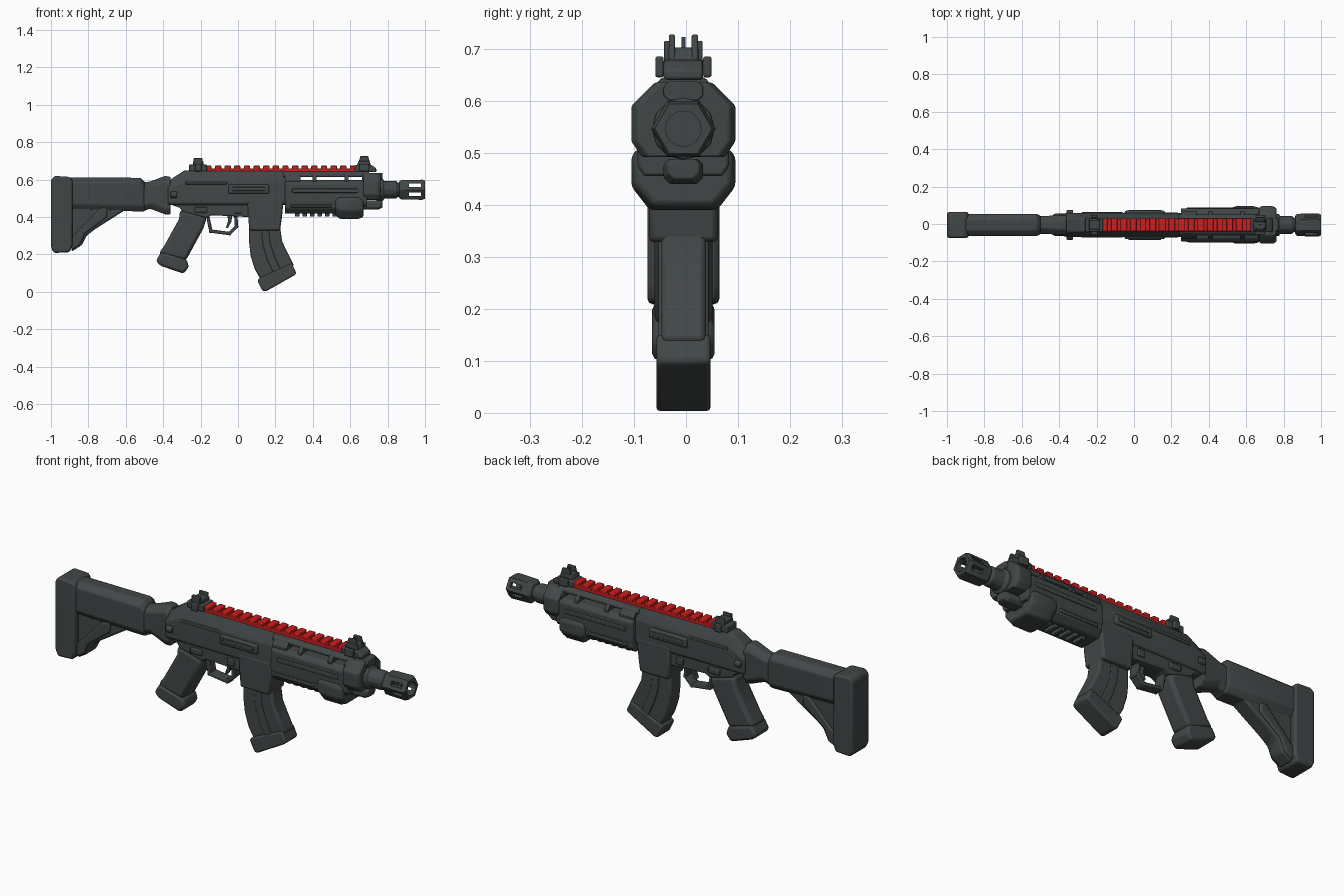
import bpy, bmesh, math
from mathutils import Vector

Y0 = -0.005          # centre plane of the model


def material(name, rgb):
    m = bpy.data.materials.new(name)
    m.diffuse_color = (*rgb, 1)
    return m


GREY = material("dark_grey", (0.053, 0.062, 0.062))
RED = material("rail_red", (0.60, 0.013, 0.013))


def finish(name, bm, bevel=0.0, mat=GREY, seg=2):
    bmesh.ops.recalc_face_normals(bm, faces=bm.faces)
    me = bpy.data.meshes.new(name)
    bm.to_mesh(me)
    bm.free()
    ob = bpy.data.objects.new(name, me)
    bpy.context.collection.objects.link(ob)
    me.materials.append(mat)
    if bevel:
        b = ob.modifiers.new("bevel", "BEVEL")
        b.width, b.segments, b.limit_method = bevel, seg, 'ANGLE'
        b.angle_limit = math.radians(25)
    return ob


def bridge(rings):
    bm = bmesh.new()
    vs = [[bm.verts.new(p) for p in r] for r in rings]
    n = len(vs[0])
    for a, b in zip(vs, vs[1:]):
        for i in range(n):
            bm.faces.new((a[i], a[(i + 1) % n], b[(i + 1) % n], b[i]))
    bm.faces.new(vs[0])
    bm.faces.new(vs[-1][::-1])
    return bm


def prism(name, pts, half, bevel=0.006, mat=GREY, y=0.0):
    """Side profile in x, z pushed out to both sides."""
    rings = [[(px, Y0 + y + s * half, pz) for px, pz in pts] for s in (-1, 1)]
    return finish(name, bridge(rings), bevel, mat)


def box(name, x0, x1, z0, z1, half, bevel=0.004, mat=GREY, y=0.0):
    return prism(name, [(x0, z0), (x1, z0), (x1, z1), (x0, z1)], half, bevel, mat, y)


def loft(name, sections, bevel=0.006):
    """Octagon sections: x, half width, z0, z1, top chamfer y, z, bottom chamfer y, z."""
    rings = []
    for x, w, z0, z1, ty, tz, by, bz in sections:
        half = [(w - by, z0), (w, z0 + bz), (w, z1 - tz), (w - ty, z1)]
        ring = half + [(-a, b) for a, b in half[::-1]]
        rings.append([(x, Y0 + a, b) for a, b in ring])
    return finish(name, bridge(rings), bevel)


def turned(name, prof, sides, z, bevel=0.004, y=0.0):
    """Radius profile (x, r) turned around the x axis."""
    rings = [[(x, Y0 + y + r * math.cos(t), z + r * math.sin(t))
              for t in [2 * math.pi * i / sides for i in range(sides)]] for x, r in prof]
    return finish(name, bridge(rings), bevel)


# --- stock ---
prism("butt_pad", [(-1, .24), (-.985, .208), (-.90, .212), (-.885, .25), (-.885, .60),
                   (-.90, .615), (-.98, .62), (-1, .60)], .069, .022)
loft("stock_body", [(-.90, .059, .44, .612, .03, .025, .02, .03),
                    (-.52, .059, .43, .610, .03, .025, .02, .03),
                    (-.50, .050, .43, .590, .03, .025, .02, .03)])
prism("stock_brace", [(-.89, .215), (-.835, .25), (-.81, .30), (-.765, .335), (-.60, .44),
                      (-.60, .46), (-.89, .46)], .042, .012)
prism("stock_brace_rib", [(-.89, .225), (-.845, .25), (-.82, .31), (-.70, .40), (-.70, .45),
                          (-.735, .45), (-.89, .29)], .052, .008)
loft("stock_neck", [(-.51, .048, .43, .585, .03, .025, .02, .03),
                    (-.47, .048, .445, .59, .03, .025, .02, .03),
                    (-.39, .053, .415, .62, .03, .03, .02, .03),
                    (-.36, .053, .415, .615, .03, .03, .02, .03)])

# --- receivers ---
loft("upper_receiver", [(-.375, .062, .465, .585, .025, .04, .01, .01),
                        (-.355, .064, .465, .605, .028, .05, .01, .01),
                        (-.285, .064, .465, .650, .03, .06, .01, .01),
                        (.255, .064, .465, .648, .03, .06, .01, .01)])
prism("lower_receiver", [(-.37, .50), (-.37, .47), (-.31, .45), (-.30, .43), (-.17, .395),
                         (-.14, .41), (.06, .40), (.06, .50)], .052)
prism("magazine_well", [(.05, .50), (.055, .40), (.06, .328), (.225, .328), (.235, .40),
                        (.245, .50)], .066, .01)
for s in (-1, 1):
    box("port_cover", -.05, .165, .525, .575, .012, .008, y=s * .064)
    box("port_inset", -.03, .145, .540, .560, .006, .003, y=s * .074)
    box("selector", -.23, -.165, .425, .455, .010, .005, y=s * .052)
    box("catch_button", -.02, .02, .42, .455, .008, .004, y=s * .053)
    turned("rear_pin", [(-.36, .018), (-.325, .018)], 10, .52, y=s * .062)
    box("receiver_step", -.28, -.06, .575, .590, .006, .003, y=s * .062)

# --- trigger and guard ---
guard = [(-.163, .41), (-.145, .325), (-.045, .312), (-.008, .35), (-.012, .41)]
for a, b in zip(guard, guard[1:]):
    a, b = Vector(a), Vector(b)
    d = (b - a).normalized() * .009
    n = Vector((-d.y, d.x))
    prism("trigger_guard", [tuple(a - d + n), tuple(b + d + n), tuple(b + d - n),
                            tuple(a - d - n)], .026, .004)
prism("trigger", [(-.06, .42), (-.03, .42), (-.035, .375), (-.055, .34), (-.065, .345),
                  (-.052, .38)], .012, .003)

# --- grip ---
prism("grip", [(-.31, .44), (-.165, .40), (-.185, .34), (-.28, .165), (-.425, .205),
               (-.395, .245), (-.315, .39)], .056, .018)
prism("grip_base", [(-.275, .175), (-.262, .135), (-.29, .097), (-.415, .14), (-.44, .165),
                    (-.41, .215)], .060, .014)

# --- curved magazine ---
prism("magazine", [(.06, .35), (.225, .35), (.236, .27), (.265, .21), (.30, .14), (.125, .06),
                   (.09, .12), (.068, .19), (.06, .26)], .043, .010)
prism("magazine_rib", [(.125, .34), (.165, .34), (.172, .26), (.195, .19), (.23, .115),
                       (.19, .10), (.155, .175), (.132, .25)], .048, .004)
prism("magazine_base", [(.288, .153), (.312, .10), (.30, .088), (.15, .003), (.132, .004),
                        (.104, .06), (.112, .073)], .052, .009)

# --- handguard, with the open slots under the top bar ---
loft("handguard", [(.25, .088, .455, .597, .02, .02, .012, .02),
                   (.69, .088, .455, .597, .02, .02, .012, .02)])
for x0, x1 in ((.25, .334), (.398, .42), (.57, .592), (.662, .70)):
    loft("slot_post", [(x, .074, .585, .642, .03, .04, .001, .001) for x in (x0, x1)], .003)
loft("top_bar", [(x, .056, .614, .645, .016, .016, .005, .004) for x in (.24, .70)], .004)
loft("lower_handguard", [(x, .086, .418, .490, .01, .015, .03, .03) for x in (.25, .55)])
loft("foregrip_block", [(.52, .092, .41, .50, .01, .015, .04, .04),
                        (.545, .100, .39, .508, .012, .015, .035, .045),
                        (.64, .100, .39, .508, .012, .015, .035, .045),
                        (.67, .092, .40, .50, .012, .015, .035, .04)], .008)
for i in range(6):
    box("under_rail_tooth", .305 + i * .04, .328 + i * .04, .402, .425, .034, .003)
for s in (-1, 1):
    box("side_strip", .29, .64, .53, .552, .006, .004, y=s * .088)
    box("lower_strip", .28, .50, .452, .468, .006, .004, y=s * .086)

# --- front collar and lugs ---
loft("front_collar", [(x, w, .492, .635, .045, .045, .02, .03)
                      for x, w in ((.67, .095), (.685, .100), (.745, .100), (.762, .088))], .004)
loft("top_lug", [(x, .038, .600, .637, .01, .01, .01, .01) for x in (.74, .772)], .003)
loft("bottom_lug", [(x, w, z, .488, .01, .01, .012, .012)
                    for x, w, z in ((.66, .038, .44), (.75, .038, .44), (.772, .03, .45))], .003)

# --- barrel and slotted muzzle ---
turned("barrel", [(.74, .060), (.775, .060), (.78, .048), (.845, .048), (.855, .038),
                  (.885, .038)], 12, .546)
turned("muzzle_rear", [(.862, .050), (.872, .060), (.905, .060)], 6, .546, .003)
muzzle = turned("muzzle", [(.89, .060), (.985, .062), (1.0, .055)], 6, .546, 0)
bore = turned("bore_cutter", [(.90, .034), (1.05, .034)], 16, .546, 0)
cutters = [bore]
for z in (.522, .570):
    cutters.append(box("slot_cutter", .915, .978, z - .010, z + .010, .2, 0))
for c in cutters:
    m = muzzle.modifiers.new("cut", "BOOLEAN")
    m.operation, m.object, m.solver = 'DIFFERENCE', c, 'EXACT'
    c.hide_render = True
    c.hide_set(True)

# --- red top rail ---
box("top_rail", -.18, .64, .637, .660, .034, .003, RED)
for i in range(16):
    x = -.175 + i * .0515
    loft_pts = [(x, .655), (x + .034, .655), (x + .034, .675), (x, .675)]
    prism("rail_tooth", loft_pts, .034, .004, RED)

# --- sights ---
box("rear_sight_base", -.262, -.165, .645, .680, .038)
box("rear_sight_block", -.24, -.185, .67, .700, .030)
prism("front_sight_base", [(.622, .64), (.74, .64), (.74, .66), (.715, .678), (.622, .678)], .038)
prism("front_sight_block", [(.635, .675), (.712, .675), (.70, .702), (.645, .702)], .030)
box("front_post", .668, .682, .69, .722, .004, 0)
for s in (-1, 1):
    box("rear_sight_ear", -.238, -.19, .675, .715, .007, .003, y=s * .030)
    box("rear_sight_knob", -.23, -.195, .645, .685, .008, .004, y=s * .046)
    prism("front_sight_ear", [(.64, .68), (.71, .68), (.695, .727), (.655, .727)], .006, .003,
          y=s * .022)
    box("front_sight_knob", .65, .70, .645, .685, .008, .004, y=s * .046)

# --- smooth the chamfers, keep hard edges ---
parts = [o for o in bpy.context.collection.objects if not o.hide_render]
for o in parts:
    o.select_set(True)
bpy.context.view_layer.objects.active = parts[0]
bpy.ops.object.shade_smooth_by_angle(angle=math.radians(30))
